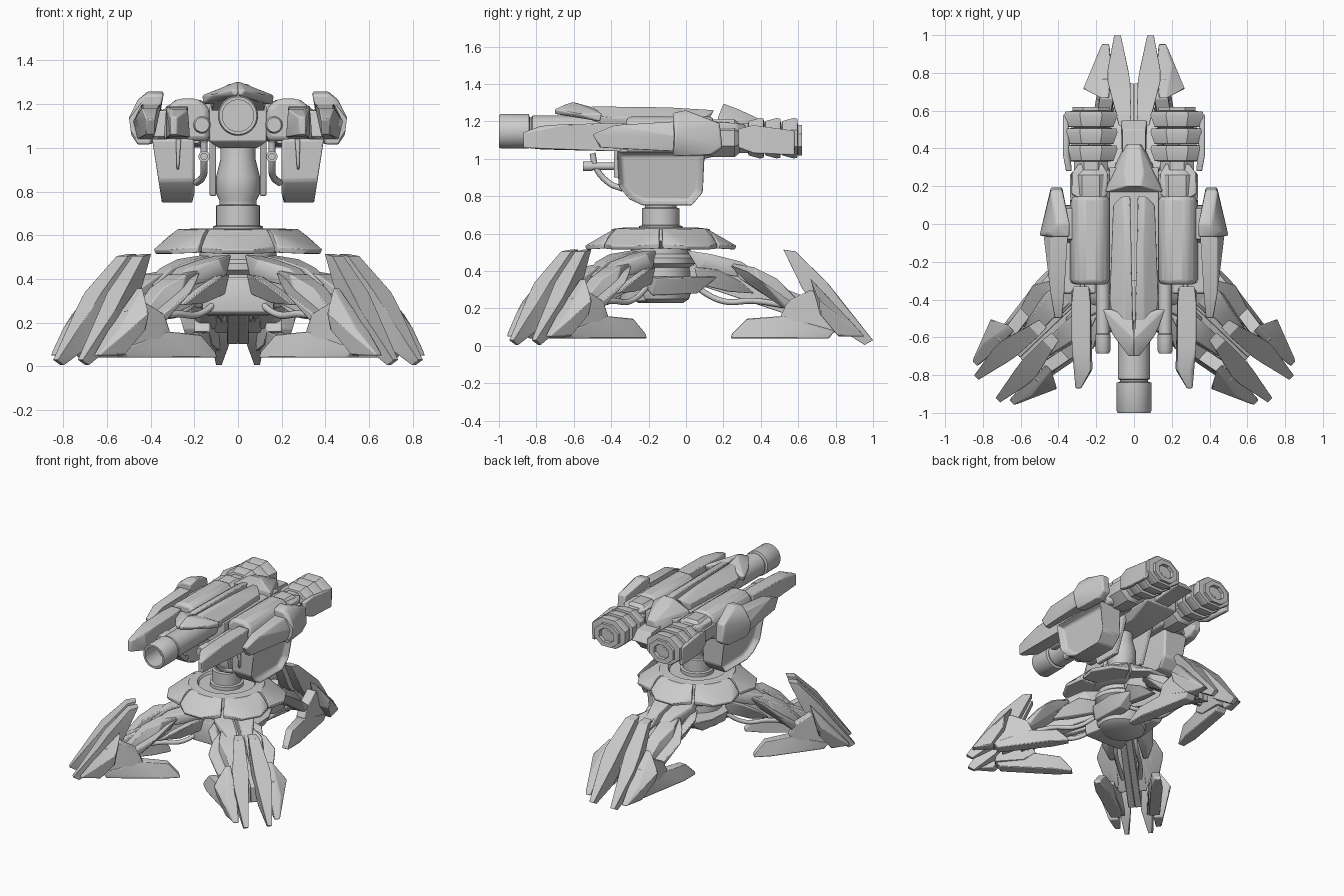
import bpy, bmesh, math
from mathutils import Matrix, Vector

grey = bpy.data.materials.new("plain grey")
grey.diffuse_color = (0.6, 0.6, 0.6, 1)
CY = -0.135                      # y of the turning axis
I = Matrix.Identity(4)


def finish(name, bm, bevel=0.0, mat=I):
    bmesh.ops.recalc_face_normals(bm, faces=bm.faces)
    me = bpy.data.meshes.new(name)
    bm.to_mesh(me)
    bm.free()
    me.transform(mat)
    me.materials.append(grey)
    ob = bpy.data.objects.new(name, me)
    bpy.context.collection.objects.link(ob)
    bpy.ops.object.select_all(action='DESELECT')
    ob.select_set(True)
    bpy.context.view_layer.objects.active = ob
    bpy.ops.object.shade_smooth_by_angle(angle=math.radians(35))
    if bevel:
        m = ob.modifiers.new("edge", 'BEVEL')
        m.width, m.segments, m.limit_method = bevel, 2, 'ANGLE'
        m.angle_limit = math.radians(25)
    return ob


def plate(name, rows, sides=(1, -1), mat=I, bevel=0.006, recess=0):
    """Convex armour plate; each row is (x0, x1, y, z). Recess sinks the outer side."""
    for s in sides:
        bm = bmesh.new()
        for x0, x1, y, z in rows:
            for x in {x0, x1}:
                bm.verts.new((s * x, y, z))
        res = bmesh.ops.convex_hull(bm, input=bm.verts)
        junk = {e for e in res["geom_interior"] + res["geom_unused"] if isinstance(e, bmesh.types.BMVert)}
        bmesh.ops.delete(bm, geom=list(junk), context='VERTS')
        bmesh.ops.dissolve_limit(bm, angle_limit=0.02, verts=bm.verts, edges=bm.edges)
        bmesh.ops.recalc_face_normals(bm, faces=bm.faces)
        if recess:
            f = max(bm.faces, key=lambda f: f.normal.x * s)
            bmesh.ops.inset_region(bm, faces=[f], thickness=0.03)
            bmesh.ops.translate(bm, verts=f.verts, vec=(-s * recess, 0, 0))
        finish(name + ("_right" if s > 0 else "_left"), bm, bevel, mat)


def lathe(name, prof, origin, axis='Z', n=32, sx=1.0, turn=0.0):
    """Turned part; prof is a list of (radius, position along axis)."""
    bm = bmesh.new()
    rings = []
    for r, t in prof:
        ring = []
        for i in range(n):
            a = 2 * math.pi * i / n + turn
            u, v = r * math.cos(a) * sx, r * math.sin(a)
            ring.append(bm.verts.new((u, v, t) if axis == 'Z' else (u, t, v)))
        rings.append(ring)
    for a, b in zip(rings, rings[1:]):
        for i in range(n):
            bm.faces.new((a[i], a[(i + 1) % n], b[(i + 1) % n], b[i]))
    bm.faces.new(rings[0])
    bm.faces.new(rings[-1])
    finish(name, bm, 0, Matrix.Translation(origin))


def cable(name, pts, r, mat=I):
    cu = bpy.data.curves.new(name, 'CURVE')
    cu.dimensions, cu.bevel_depth, cu.bevel_resolution = '3D', r, 2
    cu.use_fill_caps = True
    sp = cu.splines.new('BEZIER')
    sp.bezier_points.add(len(pts) - 1)
    for b, p in zip(sp.bezier_points, pts):
        b.co = p
        b.handle_left_type = b.handle_right_type = 'AUTO'
    cu.materials.append(grey)
    ob = bpy.data.objects.new(name, cu)
    ob.matrix_world = mat
    bpy.context.collection.objects.link(ob)


# --- three legs, built pointing along +y from the turning axis ---
def leg(tag, angle, size):
    m = Matrix.Translation((0, CY, 0)) @ Matrix.Rotation(math.radians(angle), 4, 'Z')
    m = m @ Matrix.Diagonal((size, size, 1, 1))
    plate(tag + "_toe_blade", [(.02, .08, .655, .515), (.015, .095, .72, .505), (.02, .14, .89, .34),
          (.03, .14, .95, .26), (.07, .105, 1.135, .03), (.075, .10, 1.09, .005),
          (.04, .12, .94, .1), (.02, .10, .76, .3)], mat=m, bevel=.012)
    plate(tag + "_side_toe", [(.13, .17, .80, .36), (.15, .27, .85, .24), (.12, .2, .98, .17),
          (.13, .17, 1.09, .05), (.13, .2, .95, .05), (.14, .25, .85, .17)], mat=m)
    # the heel is a low blade with a raised rear wedge
    plate(tag + "_heel_blade", [(.2, .25, .375, .04), (.2, .245, .38, .065), (.17, .225, .46, .145),
          (.13, .2, .66, .16), (.1, .18, .93, .08), (.1, .18, .9, .04), (.16, .25, .5, .04)], mat=m)
    plate(tag + "_heel_wedge", [(.13, .2, .64, .16), (.13, .2, .68, .24), (.11, .18, .8, .3),
          (.09, .17, .9, .26), (.08, .17, .94, .07), (.12, .2, .72, .1)], mat=m)
    plate(tag + "_knee_guard", [(.03, .12, .38, .44), (.03, .16, .50, .42), (.03, .13, .62, .36),
          (.03, .1, .78, .2), (.03, .1, .74, .15), (.04, .17, .56, .28), (.04, .13, .42, .36)], mat=m)
    plate(tag + "_knee_wing", [(.08, .12, .37, .43), (.1, .2, .46, .40), (.12, .25, .55, .34),
          (.1, .19, .72, .22), (.1, .18, .70, .17), (.1, .15, .46, .34)], mat=m)
    plate(tag + "_thigh_plate", [(.015, .1, .14, .51), (.015, .15, .27, .49), (.015, .1, .43, .45),
          (.015, .08, .55, .37), (.015, .1, .4, .37), (.015, .13, .2, .41)], mat=m)
    plate(tag + "_hip_wing", [(.1, .13, .18, .42), (.14, .2, .3, .41), (.13, .19, .42, .35),
          (.1, .14, .5, .28), (.1, .15, .36, .29), (.08, .12, .2, .33)], mat=m)
    plate(tag + "_beam", [(0, .045, .1, .45), (0, .045, .1, .36), (0, .05, .6, .33), (0, .05, .6, .25),
          (0, .05, .88, .22), (0, .05, .88, .1)], mat=m)
    for s in (1, -1):
        cable(tag + "_cable", [(s * .07, .15, .34), (s * .08, .33, .24), (s * .08, .5, .24),
              (s * .06, .7, .21)], .016, m)


leg("rear_leg", 0, 1)
leg("front_right_leg", -133.5, .945)
leg("front_left_leg", 133.5, .945)

# --- base hub and collar ---
lathe("base_bowl", [(.12, .23), (.15, .25), (.16, .28), (.165, .34), (.16, .42), (.185, .44), (.185, .47),
      (.16, .49), (.16, .54)], (0, CY, 0), sx=1.1)
lathe("collar_ring", [(.17, .52), (.22, .53), (.3, .56), (.26, .625), (.2, .632), (.19, .615), (.1, .615)], (0, CY, 0))
for k in range(6):
    m = Matrix.Translation((0, CY, 0)) @ Matrix.Rotation(math.radians(60 * k), 4, 'Z')
    plate("collar_plate_%d" % k, [(-.10, .10, .18, .61), (-.13, .13, .24, .63), (-.15, .15, .28, .595),
          (-.07, .07, .405, .535), (-.07, .07, .395, .515), (-.17, .17, .31, .545), (-.17, .17, .31, .52),
          (-.10, .10, .2, .53)], (1,), m)
plate("side_skirt", [(.1, .16, -.26, .37), (.1, .24, -.16, .36), (.1, .24, .04, .37), (.1, .17, .17, .37),
      (.1, .18, .06, .28), (.1, .2, -.18, .27)])
plate("front_skirt", [(-.14, .14, -.35, .41), (-.17, .17, -.33, .37), (-.12, .12, -.36, .25), (-.16, .16, -.33, .235),
      (-.15, .15, -.2, .4), (-.13, .13, -.2, .24)], (1,))

# --- post and neck ---
lathe("post", [(.115, .615), (.115, .64), (.1, .645), (.1, .735), (.085, .74), (.085, .76), (.1, .79), (.1, .87),
      (.08, .95), (.08, 1.05)], (0, CY, 0))
plate("turret_core", [(-.13, .13, -.36, 1.19), (-.13, .13, -.36, 1.03), (-.13, .13, .3, 1.19),
      (-.13, .13, .3, 1.05), (-.09, .09, -.3, 1.0), (-.09, .09, .1, 1.0)], (1,))

# --- main cannon with a hollow muzzle ---
lathe("cannon", [(.085, -.3), (.085, -.82), (.075, -.825), (.075, -.835), (.092, -.84), (.092, -.99),
      (.086, -1), (.072, -1), (.072, -.85)], (0, 0, 1.147), 'Y')

# --- roof armour ---
plate("roof_strip", [(.02, .06, .15, 1.26), (.02, .11, .1, 1.23), (.015, .05, -.1, 1.275), (.01, .13, -.4, 1.22),
      (.005, .05, -.5, 1.28), (.03, .1, -.6, 1.24), (.01, .12, -.4, 1.17), (.02, .11, .1, 1.17)])
plate("roof_prow", [(0, .0, -.61, 1.305), (0, .03, -.7, 1.265), (0, .02, -.7, 1.24), (.12, .165, -.45, 1.24),
      (.12, .16, -.46, 1.2), (0, .05, -.5, 1.275), (.06, .12, -.58, 1.24)])
plate("rear_hood", [(-.15, .15, .17, 1.22), (-.04, .04, .2, 1.295), (-.05, .05, .28, 1.265),
      (-.03, .03, .42, 1.2), (-.05, .05, .42, 1.12), (-.16, .16, .18, 1.12)], (1,))
plate("tail_block", [(-.06, .06, .25, 1.17), (-.06, .06, .5, 1.15), (-.07, .07, .55, 1.08), (-.06, .06, .25, 1.06)], (1,))

# --- side housings, pods and shoulder armour ---
plate("side_housing", [(.18, .28, -.32, 1.225), (.18, .28, .15, 1.225), (.13, .33, -.32, 1.18), (.13, .33, .15, 1.18),
      (.13, .34, -.32, 1.03), (.13, .34, .15, 1.03)], bevel=.025)
plate("hanging_pod", [(.2, .4, -.37, 1.04), (.2, .3705, -.36, .85), (.2, .36, -.3, .782), (.21, .355, -.23, .75),
      (.21, .355, .03, .75), (.2, .366, .09, .821), (.2, .4, .1, 1.04)], bevel=.012, recess=.05)
plate("pod_rib", [(.26, .285, -.385, 1.05), (.27, .28, -.385, .9), (.26, .285, -.3, 1.05), (.27, .28, -.3, .9)])
plate("inner_fin", [(.1, .13, -.33, 1.06), (.1, .13, -.25, .78), (.1, .13, -.05, .78), (.1, .13, .06, 1.06)])
plate("shoulder", [(.34, .42, -.07, 1.245), (.34, .41, 0, 1.26), (.37, .46, -.05, 1.22), (.38, .44, .18, 1.19),
      (.38, .44, .195, 1.06), (.42, .5, -.06, 1.14), (.42, .49, -.06, 1.06), (.4, .46, -.07, 1.015),
      (.38, .44, .14, 1.02)], bevel=.01)
plate("shoulder_guard", [(.35, .44, -.05, 1.2), (.4, .48, -.05, 1.12), (.39, .46, -.06, 1.04), (.37, .44, -.38, 1.18),
      (.38, .42, -.5, 1.13), (.38, .42, -.46, 1.06)])
plate("shoulder_bridge", [(.16, .4, -.08, 1.17), (.16, .4, .08, 1.17), (.16, .42, -.1, 1.05), (.16, .42, .1, 1.05)])
plate("fore_blade", [(.24, .32, -.33, 1.19), (.23, .33, -.42, 1.19), (.23, .33, -.65, 1.185), (.23, .3, -.78, 1.175),
      (.28, .31, -.87, 1.14), (.28, .31, -.87, 1.06), (.22, .3, -.77, 1.05), (.23, .33, -.35, 1.04)])

# --- rods, underslung handles and rear thrusters ---
for s, tag in ((1, "_right"), (-1, "_left")):
    lathe("side_rod" + tag, [(.035, -.3), (.035, -.58), (.04, -.585), (.04, -.67), (.033, -.685)],
          (s * .165, 0, 1.105), 'Y', 20)
    lathe("handle" + tag, [(.02, -.35), (.02, -.5), (.026, -.5), (.026, -.55), (.014, -.55), (.014, -.53)],
          (s * .155, 0, .96), 'Y', 16)
    cable("handle_pipe" + tag, [(s * .155, -.5, 1.03), (s * .155, -.48, .95), (s * .16, -.41, .87),
          (s * .19, -.34, .84)], .016)
    c, o = math.cos(math.pi / 8), (s * .228, 0, 1.11)
    lathe("thruster_root" + tag, [(.09 / c, .1), (.1 / c, .15), (.1 / c, .26), (.08 / c, .285), (.08 / c, .36)],
          o, 'Y', 8, 1.12, math.pi / 8)
    for k in range(3):
        y = .33 + .09 * k
        lathe("thruster_collar_%d%s" % (k + 1, tag), [(.08, y), (.092 / c, y + .005), (.108 / c, y + .065),
              (.104 / c, y + .085), (.08, y + .088)], o, 'Y', 8, 1.3, math.pi / 8)
    lathe("thruster_outlet" + tag, [(.08, .5), (.08, .59), (.082 / c, .6), (.082 / c, .62), (.055, .62),
          (.05, .58), (.03, .58), (.03, .6)], (o[0], 0, 1.1), 'Y', 8, 1.2, math.pi / 8)
plate("thruster_shield", [(.33, .36, .28, 1.16), (.33, .36, .28, 1.06), (.35, .375, .36, 1.18), (.35, .375, .36, 1.03),
      (.35, .375, .58, 1.15), (.35, .375, .58, 1.02)])
plate("thruster_mount", [(.16, .3, .14, 1.2), (.14, .33, .16, 1.19), (.14, .33, .27, 1.19), (.17, .29, .32, 1.18),
      (.14, .33, .15, 1.06), (.16, .3, .3, 1.06)])
